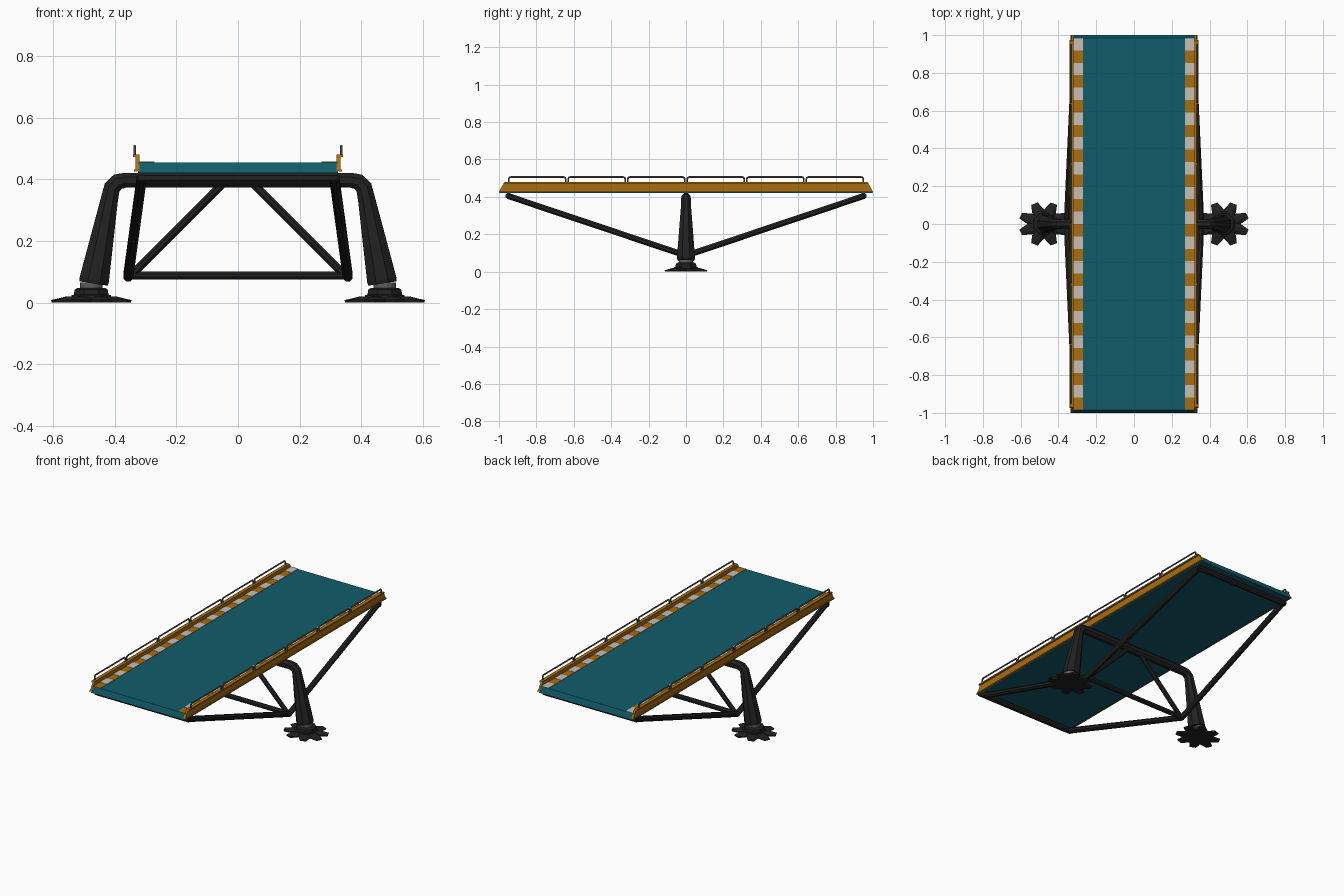
import bpy, bmesh, math
from mathutils import Vector

if "Cube" in bpy.data.objects:
    bpy.data.objects.remove(bpy.data.objects["Cube"])


def material(name, rgb):
    m = bpy.data.materials.new(name)
    m.diffuse_color = (*rgb, 1)
    m.use_nodes = True
    m.node_tree.nodes["Principled BSDF"].inputs["Base Color"].default_value = m.diffuse_color
    return m


TEAL = material("teal", (0.005, 0.107, 0.147))
ORANGE = material("orange", (0.39, 0.155, 0.006))
WHITE = material("white", (0.57, 0.52, 0.46))
DARK = material("dark", (0.015, 0.015, 0.016))
GREY = material("grey", (0.11, 0.11, 0.11))


def finish(name, bm, mat):
    bmesh.ops.recalc_face_normals(bm, faces=bm.faces)
    me = bpy.data.meshes.new(name)
    bm.to_mesh(me)
    bm.free()
    ob = bpy.data.objects.new(name, me)
    me.materials.append(mat)
    bpy.context.collection.objects.link(ob)
    return ob


def loft(name, rings, mat):
    """Skin a list of equally long vertex rings and cap both ends."""
    bm = bmesh.new()
    vs = [[bm.verts.new(p) for p in ring] for ring in rings]
    n = len(vs[0])
    for a, b in zip(vs, vs[1:]):
        for i in range(n):
            j = (i + 1) % n
            bm.faces.new((a[i], a[j], b[j], b[i]))
    bm.faces.new(vs[0][::-1])
    bm.faces.new(vs[-1])
    return finish(name, bm, mat)


def tube(name, pts, radii, ref, mat, n=8):
    """Sweep an n-sided section (flat to flat = 2 * radius) along points."""
    pts = [Vector(p) for p in pts]
    if not isinstance(radii, (list, tuple)):
        radii = [radii] * len(pts)
    rings = []
    for i, p in enumerate(pts):
        d0 = (p - pts[max(i - 1, 0)]).normalized()
        d1 = (pts[min(i + 1, len(pts) - 1)] - p).normalized()
        t = (d0 + d1).normalized()
        u = Vector(ref).cross(t).normalized()
        v = t.cross(u)
        miter = 1 / max(0.6, t.dot(d1 if d1.length else d0))
        r = radii[i] / math.cos(math.pi / n)
        rings.append([p + r * (math.cos(a) * u * miter + math.sin(a) * v)
                      for a in (2 * math.pi * (k + 0.5) / n for k in range(n))])
    return loft(name, rings, mat)


def slab(name, x0, x1, z0, z1, y0, y1, mat):
    """Box along y whose half length is y0 at the bottom and y1 at the top."""
    prof = [(-y0, z0), (y0, z0), (y1, z1), (-y1, z1)]
    return loft(name, [[(x, y, z) for y, z in prof] for x in (x0, x1)], mat)


def star(cx, z, s):
    """Ring outline of the eight-pronged foot, scaled by s."""
    ring = []
    for k in range(8):
        a = math.radians(22.5 + 45 * k)
        for da, r in ((-22.5, 0.088), (-8, 0.135), (8, 0.135)):
            b = a + math.radians(da)
            ring.append((cx + s * r * math.cos(b), 0.87 * s * r * math.sin(b), z))
    return ring


# Deck
slab("deck", -0.325, 0.325, 0.42, 0.455, 1.0, 0.985, TEAL)

# Arch crossbar with both legs in one sweep
half = [((0.365, 0, 0.397), 0.024), ((0.39, 0, 0.392), 0.025),
        ((0.408, 0, 0.374), 0.026), ((0.417, 0, 0.335), 0.028),
        ((0.466, 0, 0.075), 0.048), ((0.468, 0, 0.062), 0.046)]
arch = [((-p[0], 0, p[2]), r) for p, r in reversed(half)] + half
tube("arch_legs", [p for p, r in arch], [r for p, r in arch], (0, 1, 0), DARK)

# Truss between the legs
tube("lower_beam", [(-0.355, 0, 0.088), (0.355, 0, 0.088)], 0.0135, (0, 1, 0), DARK)
for y, label in ((-0.95, "front"), (0.95, "back")):
    tube(label + "_cross_tube", [(-0.325, y, 0.405), (0.325, y, 0.405)],
         0.016, (0, 1, 0), DARK)

for s, side in ((-1, "left"), (1, "right")):
    tube(side + "_diagonal", [(s * 0.345, 0, 0.09), (s * 0.045, 0, 0.39)],
         0.0135, (0, 1, 0), DARK)
    tube(side + "_strut", [(s * 0.312, -0.955, 0.406), (s * 0.356, 0, 0.086),
                           (s * 0.312, 0.955, 0.406)], 0.016, (1, 0, 0), DARK)

    # Foot: pronged plate, stepped collar and grey ring
    cx = s * 0.476
    loft(side + "_foot", [star(cx, 0, 0.98), star(cx, 0.008, 1.0),
                          star(cx, 0.02, 0.62)], DARK)
    tube(side + "_collar", [(cx, 0, z) for z in (0.012, 0.024, 0.026, 0.042, 0.048)],
         [0.066, 0.064, 0.056, 0.054, 0.044], (0, 1, 0), DARK)
    tube(side + "_ring", [(cx, 0, 0.046), (cx, 0, 0.066)], 0.037, (0, 1, 0), GREY, 16)

    # Side rail with top flange
    slab(side + "_rail", s * 0.319, s * 0.332, 0.427, 0.48, 1.0, 0.97, ORANGE)
    slab(side + "_rail_flange", s * 0.328, s * 0.341, 0.472, 0.48, 0.975, 0.97, ORANGE)
    slab(side + "_rail_foot", s * 0.328, s * 0.337, 0.425, 0.432, 1.0, 0.997, ORANGE)

    # Warning stripes along the deck edge
    slab(side + "_stripe_base", s * 0.27, s * 0.322, 0.454, 0.4565, 0.985, 0.985, ORANGE)
    bm = bmesh.new()
    step = 1.97 / 30
    for k in range(15):
        y = 0.985 - (2 * k + 0.5) * step
        c = bmesh.ops.create_cube(bm, size=1)["verts"]
        bmesh.ops.scale(bm, vec=(0.052, step, 0.003), verts=c)
        bmesh.ops.translate(bm, vec=(s * 0.296, y, 0.4565), verts=c)
    finish(side + "_white_stripes", bm, WHITE)

    # Six handrail hoops
    for k in range(6):
        a = -0.955 + k * 1.91 / 6 + 0.007
        b = a + 1.91 / 6 - 0.014
        x = s * 0.335
        path = [(x, a, 0.475), (x, a, 0.496), (x, a + 0.003, 0.503), (x, a + 0.01, 0.506),
                (x, b - 0.01, 0.506), (x, b - 0.003, 0.503), (x, b, 0.496), (x, b, 0.475)]
        tube(f"{side}_handrail_{k + 1}", path, 0.0045, (1, 0, 0), GREY)
